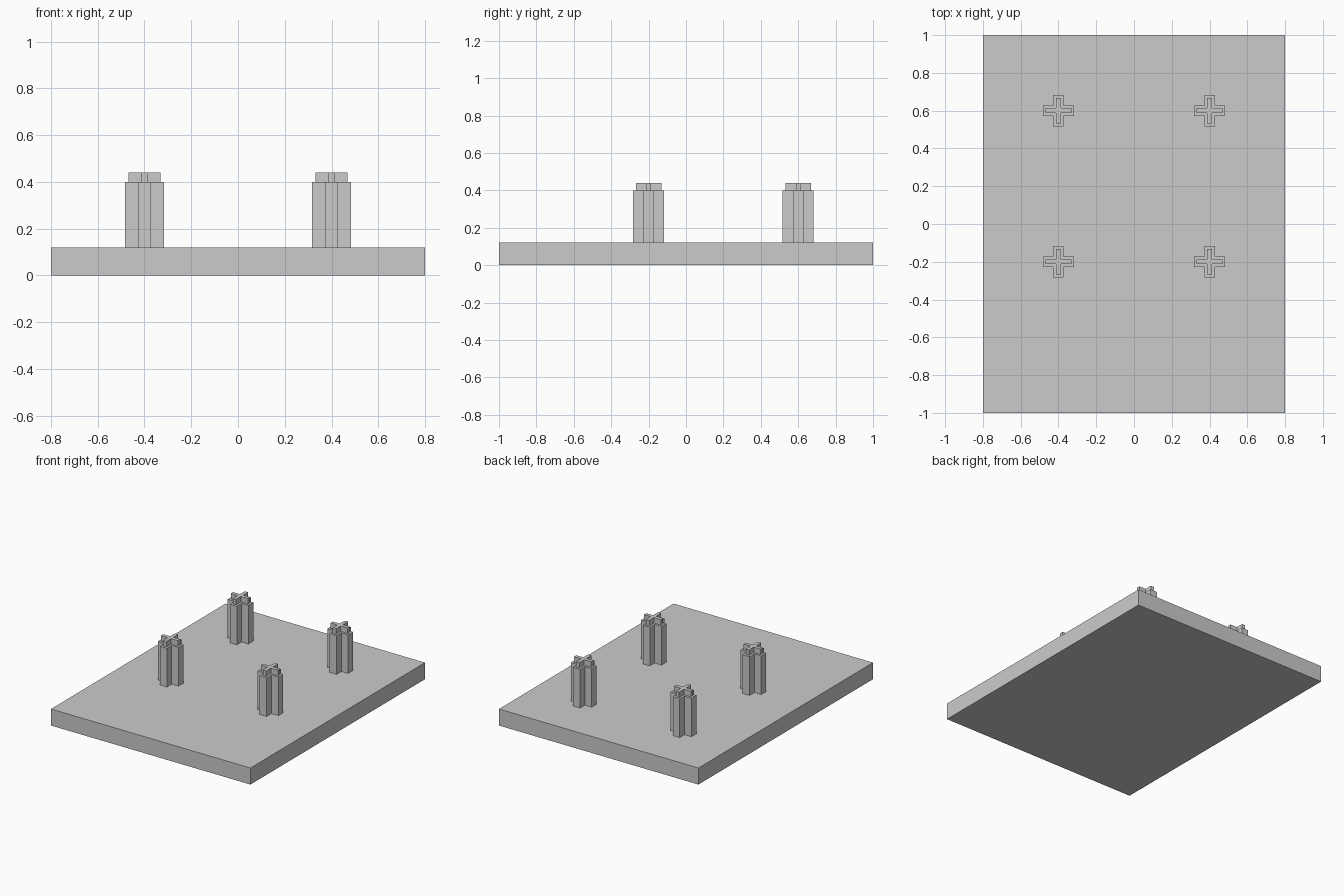
import bpy
import bmesh

cube = bpy.data.objects.get("Cube")
if cube:
    bpy.data.objects.remove(cube, do_unlink=True)

grey = bpy.data.materials.new("plain grey")
grey.use_nodes = True
colour = (0.6, 0.6, 0.6, 1.0)
grey.diffuse_color = colour
grey.node_tree.nodes["Principled BSDF"].inputs["Base Color"].default_value = colour


def prism(name, outline, z0, z1, x=0.0, y=0.0):
    """Extrude a flat outline from z0 up to z1 at the given position."""
    bm = bmesh.new()
    base = bm.faces.new([bm.verts.new((px, py, 0)) for px, py in outline])
    top = bmesh.ops.extrude_face_region(bm, geom=[base])["geom"]
    moved = [v for v in top if isinstance(v, bmesh.types.BMVert)]
    bmesh.ops.translate(bm, verts=moved, vec=(0, 0, z1 - z0))
    bmesh.ops.recalc_face_normals(bm, faces=bm.faces)
    mesh = bpy.data.meshes.new(name)
    bm.to_mesh(mesh)
    bm.free()
    mesh.materials.append(grey)
    obj = bpy.data.objects.new(name, mesh)
    obj.location = (x, y, z0)
    bpy.context.collection.objects.link(obj)
    return obj


def cross(reach, half):
    """Outline of a plus sign, one quarter turned four times."""
    points = []
    corner = [(reach, -half), (reach, half), (half, half)]
    for _ in range(4):
        points += corner
        corner = [(-py, px) for px, py in corner]
    return points


# Flat base slab
prism("base_plate", [(-0.8, -1), (0.8, -1), (0.8, 1), (-0.8, 1)], 0, 0.12)

# Four cross-shaped posts, each with a slimmer cross on top
for side, x in (("right", -0.4), ("left", 0.4)):
    for end, y in (("front", -0.2), ("back", 0.6)):
        prism(f"{end}_{side}_post", cross(0.083, 0.028), 0.12, 0.4, x, y)
        prism(f"{end}_{side}_post_tip", cross(0.068, 0.013), 0.4, 0.44, x, y)
